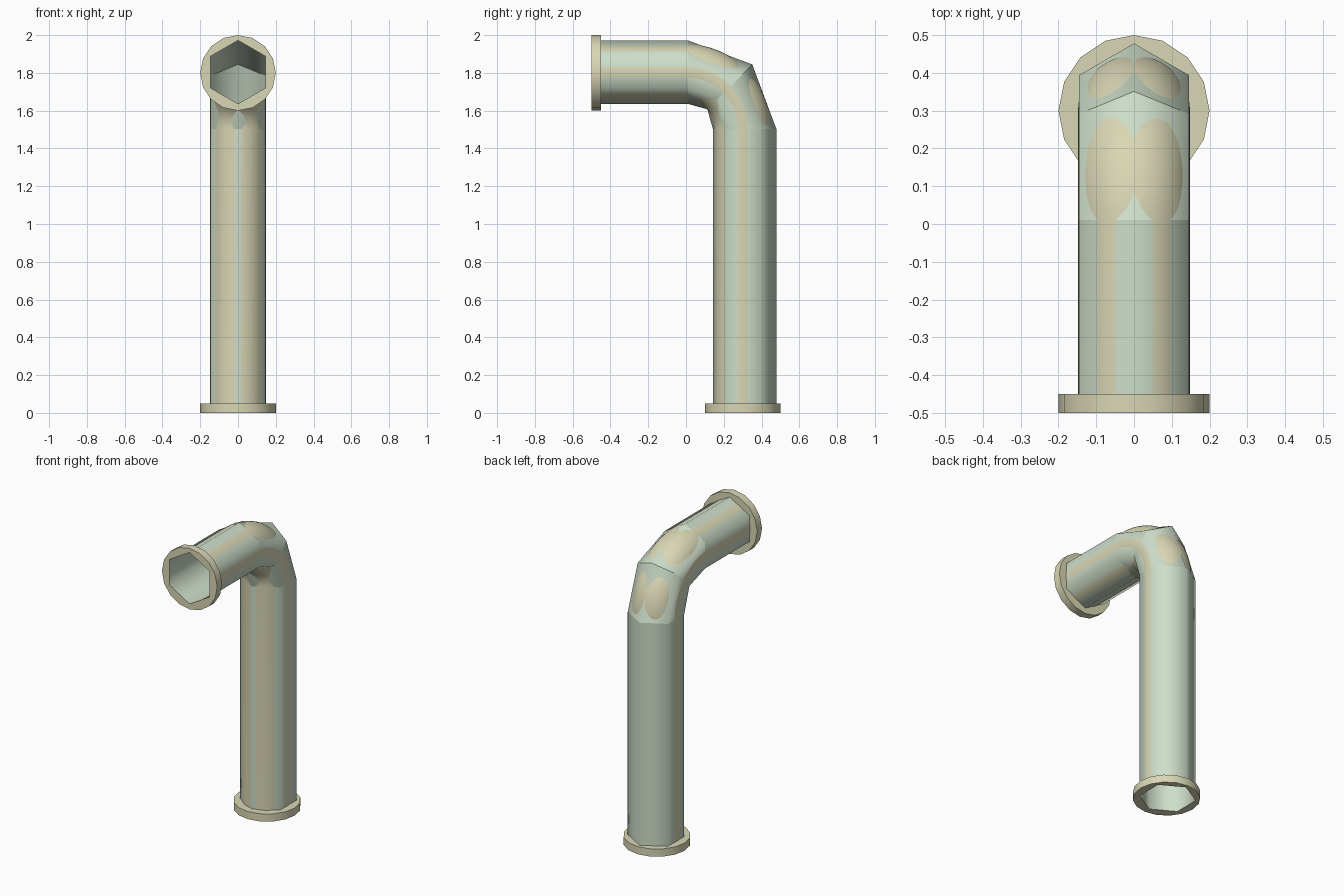
import bpy, bmesh, math
from math import sin, cos, pi

if "Cube" in bpy.data.objects:
    bpy.data.objects.remove(bpy.data.objects["Cube"])

def material(name, rgb):
    m = bpy.data.materials.new(name)
    m.diffuse_color = (*rgb, 1)
    m.use_nodes = True
    m.node_tree.nodes["Principled BSDF"].inputs["Base Color"].default_value = m.diffuse_color
    return m

cream = material("cream", (0.70, 0.68, 0.46))
green = material("pale green", (0.62, 0.73, 0.59))

def new_object(name, bm, mats):
    bmesh.ops.recalc_face_normals(bm, faces=bm.faces)
    me = bpy.data.meshes.new(name)
    bm.to_mesh(me)
    bm.free()
    for m in mats:
        me.materials.append(m)
    ob = bpy.data.objects.new(name, me)
    bpy.context.collection.objects.link(ob)
    return ob

def elbow(name, sides, r, cy, cz, y_end, z_end, steps, caps, mats, index=0, bulge=0.0):
    """Sweep a polygon from the front end, round a 90 degree bend, down to the foot."""
    bend = 0.3
    # each ring: centre y, z, bend angle
    rings = [(y_end, cz + bend, 0)]
    for i in range(steps + 1):
        a = pi / 2 * i / steps
        R = bend + (bulge if 0 < i < steps else 0)
        rings.append((cy + R * sin(a), cz + R * cos(a), a))
    rings.append((cy + bend, z_end, pi / 2))
    bm = bmesh.new()
    loops = []
    for y, z, a in rings:
        loop = []
        for j in range(sides):
            t = 2 * pi * j / sides
            d = r * cos(t)
            loop.append(bm.verts.new((r * sin(t), y + d * sin(a), z + d * cos(a))))
        loops.append(loop)
    for A, B in zip(loops, loops[1:]):
        for j in range(sides):
            n = (j + 1) % sides
            bm.faces.new((A[j], A[n], B[n], B[j]))
    if caps:
        bm.faces.new(loops[0])
        bm.faces.new(loops[-1][::-1])
    # joints between the pipe sections stay crisp when there are few of them
    if steps < 4:
        for L in loops:
            for j in range(sides):
                bm.edges.get((L[j], L[(j + 1) % sides])).smooth = False
    for f in bm.faces:
        f.material_index = index
    return new_object(name, bm, mats)

def flange(name, centre, along_y):
    bm = bmesh.new()
    bmesh.ops.create_cone(bm, cap_ends=True, segments=16, radius1=0.2, radius2=0.2, depth=0.05)
    ob = new_object(name, bm, [cream, green])
    for v in ob.data.vertices:
        x, y, z = v.co
        v.co = (x, z, -y) if along_y else (x, y, z)
        v.co.x += centre[0]
        v.co.y += centre[1]
        v.co.z += centre[2]
    return ob

def shade(ob, angle):
    bpy.ops.object.select_all(action='DESELECT')
    ob.select_set(True)
    bpy.context.view_layer.objects.active = ob
    bpy.ops.object.shade_smooth_by_angle(angle=math.radians(angle))

# Hexagonal pipe, open at both ends
HEX = dict(sides=6, r=0.168, cy=0.01, cz=1.504, steps=2, bulge=0.014)
hex_pipe = elbow("hex_pipe", y_end=-0.5, z_end=0.0, caps=False, mats=[green], **HEX)
for p in hex_pipe.data.polygons:
    p.use_smooth = True

# Hidden solid used to bore out the other parts
cutter = elbow("bore_cutter", y_end=-0.6, z_end=-0.1, caps=True, mats=[cream, green], index=1, **HEX)
cutter.hide_render = True

# Round pipe showing through the hexagon, and the two end flanges
round_pipe = elbow("round_pipe", 48, 0.1482, 0.0, 1.504, -0.47, 0.02, 16, True, [cream, green])
parts = [round_pipe,
         flange("foot_flange", (0, 0.3, 0.025), False),
         flange("front_flange", (0, -0.475, 1.8), True)]

# Bore each part and drop the cut walls, which the hex pipe already supplies
for ob in parts:
    mod = ob.modifiers.new("bore", 'BOOLEAN')
    mod.operation = 'DIFFERENCE'
    mod.solver = 'EXACT'
    mod.object = cutter
    dg = bpy.context.evaluated_depsgraph_get()
    me = bpy.data.meshes.new_from_object(ob.evaluated_get(dg))
    ob.modifiers.clear()
    ob.data = me
    bm = bmesh.new()
    bm.from_mesh(me)
    bmesh.ops.delete(bm, geom=[f for f in bm.faces if f.material_index == 1], context='FACES')
    bm.to_mesh(me)
    bm.free()
    shade(ob, 30)

bpy.data.objects.remove(cutter)
